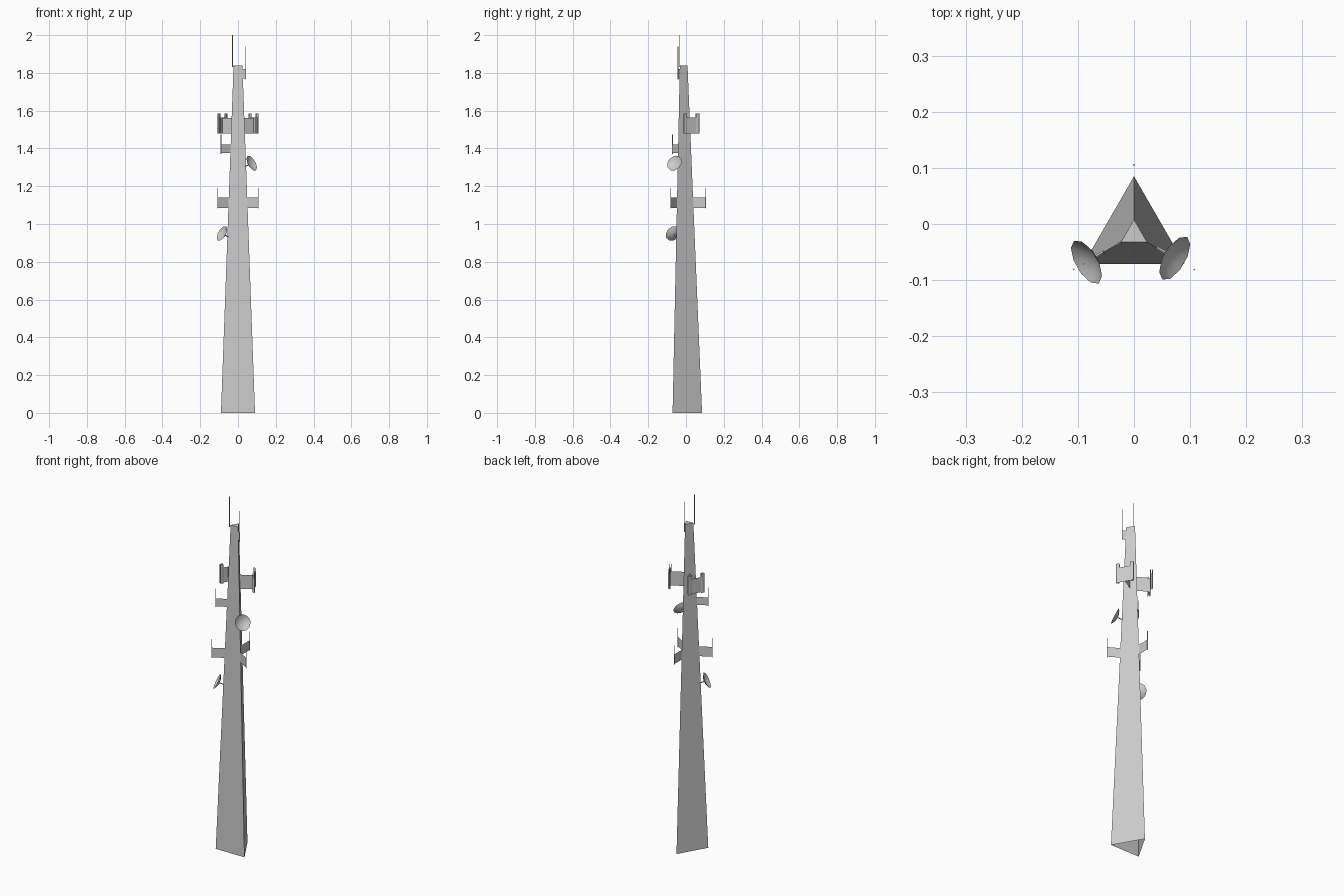
import bpy, bmesh
from math import sin, cos, pi, radians
from mathutils import Vector, Matrix

if "Cube" in bpy.data.objects:
    bpy.data.objects.remove(bpy.data.objects["Cube"])

AXIS_Y = -0.019            # tower axis
H = 1.84                   # mast height
R0, R1 = 0.104, 0.027      # corner radius at base and top
BACK, LEFT, RIGHT = 90, 210, 330   # corner directions


def polar(angle, r, z=0.0):
    a = radians(angle)
    return Vector((r * cos(a), AXIS_Y + r * sin(a), z))


def corner_r(z):
    return R0 + (R1 - R0) * z / H


def make(name, verts, faces):
    me = bpy.data.meshes.new(name)
    me.from_pydata([tuple(v) for v in verts], [], faces)
    ob = bpy.data.objects.new(name, me)
    bpy.context.collection.objects.link(ob)
    return ob


def sheet(name, path, z0, z1):
    """Upright flat sheet following a plan path."""
    n = len(path)
    v = [(p.x, p.y, z) for z in (z0, z1) for p in path]
    return make(name, v, [(i, i + 1, n + i + 1, n + i) for i in range(n - 1)])


def rod(name, a, b, r=0.002, sides=4):
    a, b = Vector(a), Vector(b)
    bm = bmesh.new()
    q = (b - a).to_track_quat('Z', 'Y').to_matrix().to_4x4()
    bmesh.ops.create_cone(bm, cap_ends=True, segments=sides, radius1=r, radius2=r,
                          depth=(b - a).length,
                          matrix=Matrix.Translation((a + b) / 2) @ q)
    me = bpy.data.meshes.new(name)
    bm.to_mesh(me)
    bm.free()
    ob = bpy.data.objects.new(name, me)
    bpy.context.collection.objects.link(ob)
    return ob


# Tapered three-sided mast, open underneath
ring = [polar(a, R0, 0) for a in (BACK, LEFT, RIGHT)] + \
       [polar(a, R1, H) for a in (BACK, LEFT, RIGHT)]
make("mast", ring, [(0, 1, 4, 3), (1, 2, 5, 4), (2, 0, 3, 5), (3, 4, 5)])


# Whip antennas on radial bracket panels
def bracket_whip(name, angle, r, z0, z1, whip_top):
    sheet(name + "_bracket", [polar(angle, corner_r(z0) - 0.004), polar(angle, r)], z0, z1)
    rod(name + "_whip", polar(angle, r, z0 - 0.004), polar(angle, r, whip_top))


for label, ang in (("back", BACK), ("left", LEFT), ("right", RIGHT)):
    bracket_whip("lower_" + label, ang, 0.124, 1.085, 1.14, 1.19)
bracket_whip("middle_left", LEFT, 0.104, 1.375, 1.42, 1.475)
bracket_whip("upper_right", RIGHT, 0.048, 1.77, 1.82, 1.94)
rod("top_whip", polar(LEFT, 0.033, H - 0.01), polar(LEFT, 0.033, 2.0))
rod("top_whip_foot", polar(LEFT, 0.022, H - 0.005), polar(LEFT, 0.033, H - 0.005))


# Sector antenna frames on the two rear faces
def sector_frame(name, angle):
    a = radians(angle)
    n, t = Vector((cos(a), sin(a), 0)), Vector((-sin(a), cos(a), 0))
    c = polar(angle, 0.095)
    sheet(name + "_arm", [polar(angle, 0.015), c], 1.48, 1.56)
    sheet(name + "_bar", [c - t * 0.037, c + t * 0.037], 1.48, 1.565)
    for i, s in enumerate((-1, 1)):
        e = c + t * 0.037 * s
        sheet(f"{name}_web_{i}", [e - n * 0.006, e + n * 0.006], 1.48, 1.565)
        for j, side in enumerate((-1, 1)):
            # shallow curved plate
            m = e + n * 0.006 * side
            lip = n * 0.002 * -side
            path = [m - t * 0.009 + lip, m - t * 0.004, m + t * 0.004, m + t * 0.009 + lip]
            sheet(f"{name}_plate_{i}_{j}", path, 1.478, 1.586)


sector_frame("right_sector", 30)
sector_frame("left_sector", 150)


# Dish antennas tilted upward, each on a short stem
def dish(name, angle, r, z, radius=0.044, depth=0.016, tilt=26, sides=10):
    a, k = radians(angle), radians(tilt)
    axis = Vector((cos(a) * cos(k), sin(a) * cos(k), sin(k)))
    side = Vector((-sin(a), cos(a), 0))
    up = axis.cross(side)
    c = polar(angle, r, z)
    back = c - axis * depth
    verts, faces = [back], []
    fr = (0.4, 0.75, 1.0)
    for f in fr:
        for i in range(sides):
            p = 2 * pi * i / sides
            verts.append(back + axis * depth * f * f
                         + (side * cos(p) + up * sin(p)) * radius * f)
    for i in range(sides):
        j = (i + 1) % sides
        faces.append((0, 1 + i, 1 + j))
        for q in range(len(fr) - 1):
            o = 1 + q * sides
            faces.append((o + i, o + sides + i, o + sides + j, o + j))
    ob = make(name, verts, faces)
    for poly in ob.data.polygons:
        poly.use_smooth = True
    rod(name + "_stem", polar(angle, corner_r(z) - 0.006, z - 0.018), back, 0.003)


dish("upper_dish", RIGHT, 0.084, 1.322)
dish("lower_dish", LEFT, 0.098, 0.95)
